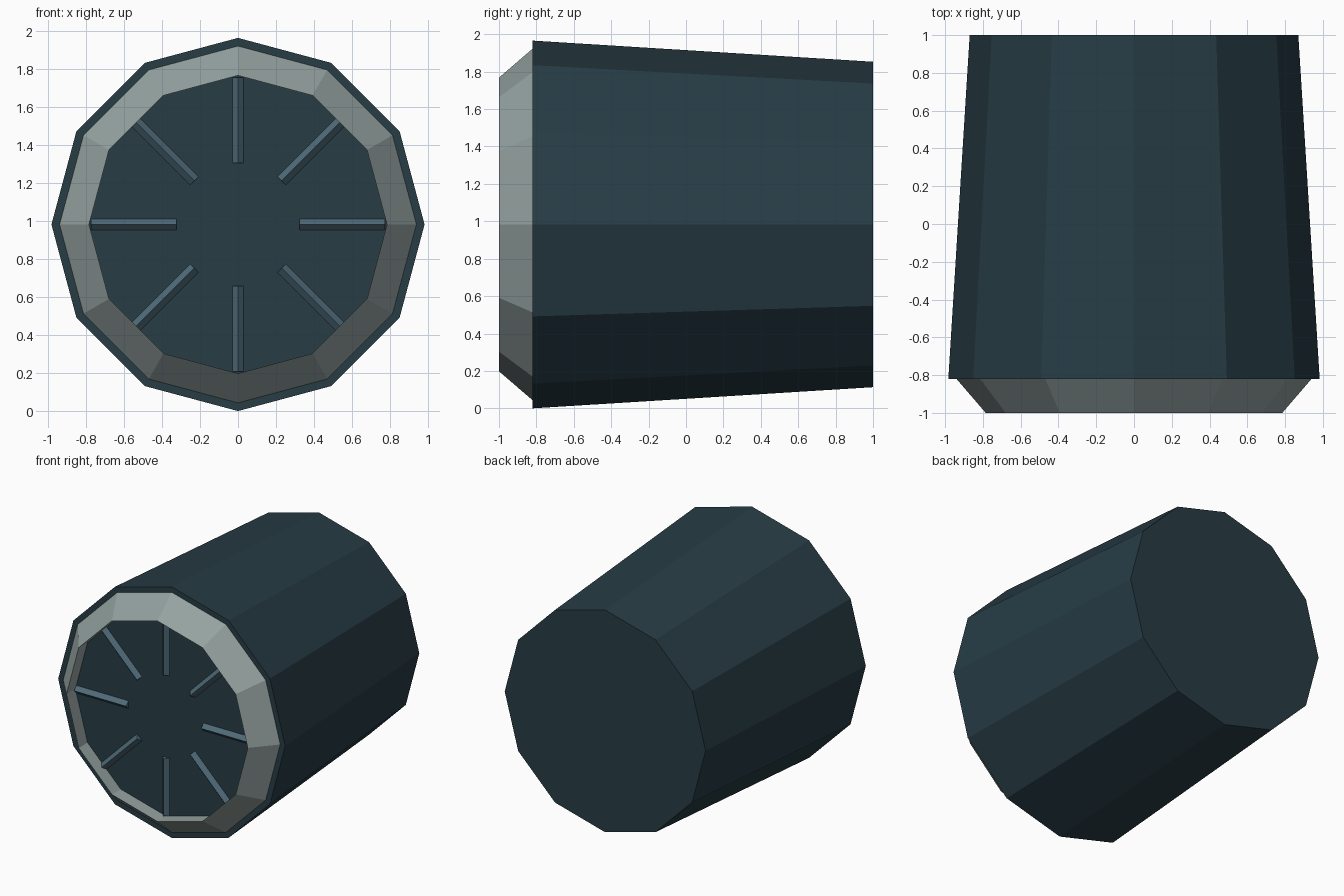
import bpy, bmesh, math
from mathutils import Vector

if "Cube" in bpy.data.objects:
    bpy.data.objects.remove(bpy.data.objects["Cube"])

SIDES = 12
CZ = 0.983          # height of the barrel axis


def material(name, srgb):
    m = bpy.data.materials.new(name)
    lin = [((c / 255 + 0.055) / 1.055) ** 2.4 for c in srgb]
    m.diffuse_color = (*lin, 1)
    m.use_nodes = True
    m.node_tree.nodes["Principled BSDF"].inputs["Base Color"].default_value = m.diffuse_color
    return m


def finish(name, bm, mat):
    bmesh.ops.recalc_face_normals(bm, faces=bm.faces)
    me = bpy.data.meshes.new(name)
    bm.to_mesh(me)
    bm.free()
    me.materials.append(mat)
    ob = bpy.data.objects.new(name, me)
    bpy.context.collection.objects.link(ob)
    return ob


def lathe(name, profile, mat, closed=False, caps=()):
    """Revolve (radius, y) points round the y axis; caps lists rings to fill."""
    bm = bmesh.new()
    rings = []
    for r, y in profile:
        rings.append([bm.verts.new((r * math.cos(a), y, CZ + r * math.sin(a)))
                      for a in (math.tau * i / SIDES for i in range(SIDES))])
    pairs = list(zip(rings, rings[1:]))
    if closed:
        pairs.append((rings[-1], rings[0]))
    for p, q in pairs:
        for i in range(SIDES):
            j = (i + 1) % SIDES
            bm.faces.new((p[i], p[j], q[j], q[i]))
    for c in caps:
        bm.faces.new(rings[c])
    return finish(name, bm, mat)


dark = material("dark slate", (39, 60, 69))
grey = material("pale grey", (148, 162, 160))
blue = material("steel blue", (78, 106, 120))

# tapered barrel with a narrow front lip
lathe("barrel", [(0.87, 1.0), (0.983, -0.82), (0.90, -0.82)], dark, caps=(0, 2))

# bevelled ring with a straight inner wall
lathe("bevel_ring", [(0.94, -0.82), (0.785, -1.0), (0.785, -0.82)], grey, closed=True)

# recessed front plate
lathe("front_plate", [(0.785, -0.89), (0.785, -0.82)], dark, caps=(0, 1))

# eight radial ridges with a triangular section
for k in range(8):
    a = math.tau * k / 8
    out = Vector((math.cos(a), 0, math.sin(a)))
    side = Vector((-math.sin(a), 0, math.cos(a)))
    bm = bmesh.new()
    ends = []
    for r in (0.325, 0.775):
        ends.append([bm.verts.new(Vector((0, y, CZ)) + out * r + side * s)
                     for s, y in ((-0.032, -0.888), (0, -0.922), (0.032, -0.888))])
    for i in range(3):
        j = (i + 1) % 3
        bm.faces.new((ends[0][i], ends[0][j], ends[1][j], ends[1][i]))
    for e in ends:
        bm.faces.new(e)
    finish(f"ridge_{k + 1}", bm, blue)
